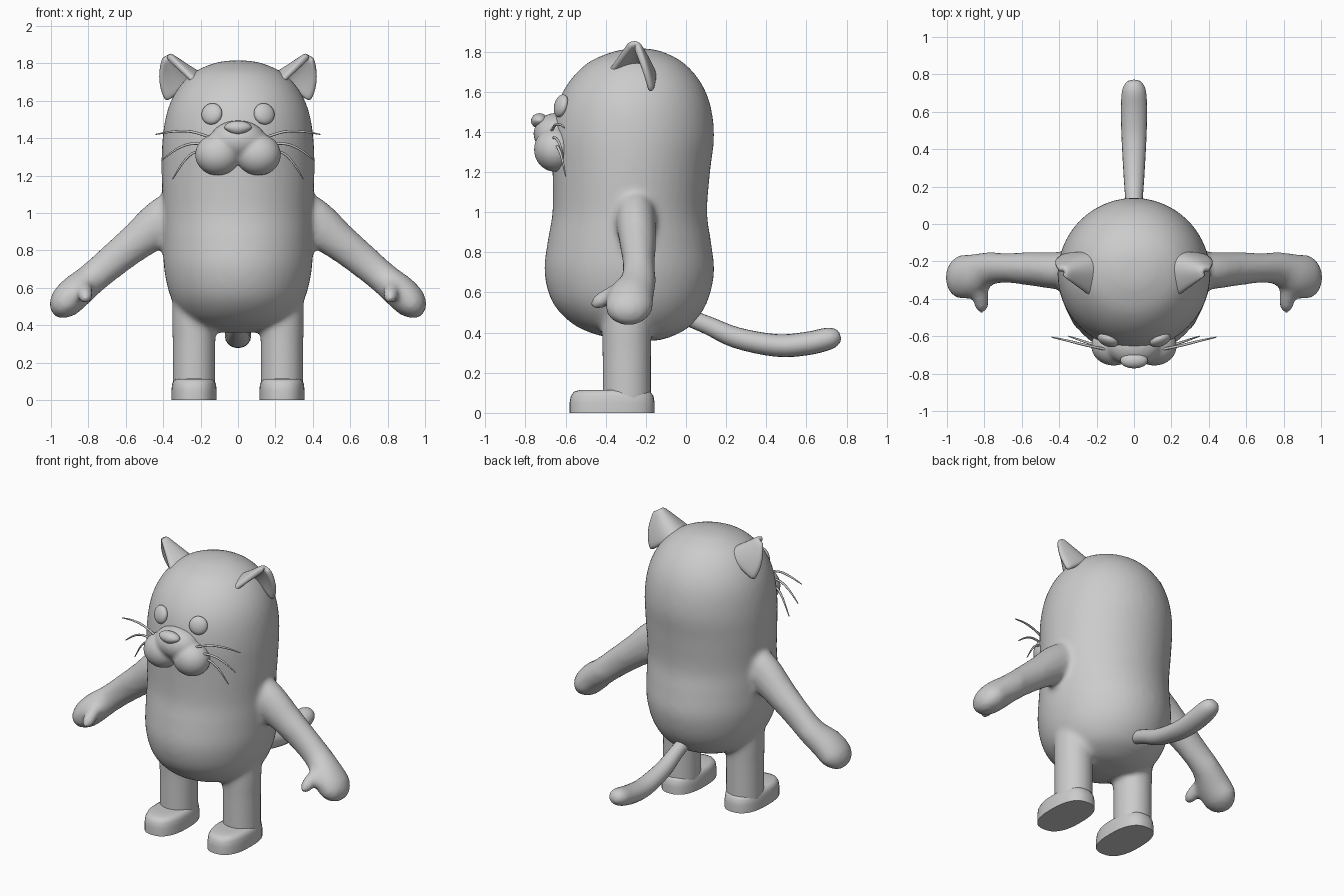
import bpy, bmesh, math
from mathutils import Vector, Matrix

if "Cube" in bpy.data.objects:
    bpy.data.objects.remove(bpy.data.objects["Cube"])

grey = bpy.data.materials.new("soft_grey")
grey.diffuse_color = (0.6, 0.6, 0.6, 1)
grey.use_nodes = True
grey.node_tree.nodes["Principled BSDF"].inputs["Base Color"].default_value = grey.diffuse_color


def spline(rows, steps=4):
    """Catmull-Rom interpolation through rows of numbers."""
    pts = [Vector(r) for r in rows]
    out = []
    for i in range(len(pts) - 1):
        p0, p1, p2, p3 = pts[max(i - 1, 0)], pts[i], pts[i + 1], pts[min(i + 2, len(pts) - 1)]
        for s in range(steps):
            t = s / steps
            out.append(0.5 * (2 * p1 + (p2 - p0) * t + (2 * p0 - 5 * p1 + 4 * p2 - p3) * t * t
                              + (3 * p1 - p0 - 3 * p2 + p3) * t ** 3))
    return out + [pts[-1]]


def loft(bm, rings, n=32, power=1.0):
    """Closed skin over rings given as (centre, u axis, v axis)."""
    loops = []
    for c, u, v in rings:
        loop = []
        for k in range(n):
            a = math.tau * k / n
            ca, sa = math.cos(a), math.sin(a)
            ca, sa = math.copysign(abs(ca) ** power, ca), math.copysign(abs(sa) ** power, sa)
            loop.append(bm.verts.new(c + u * ca + v * sa))
        loops.append(loop)
    for a, b in zip(loops, loops[1:]):
        for k in range(n):
            j = (k + 1) % n
            bm.faces.new((a[k], a[j], b[j], b[k]))
    bm.faces.new(loops[0][::-1])
    bm.faces.new(loops[-1])


def tube(bm, rows, side=None, n=20, steps=4):
    """Loft along rows of x, y, z, radius across, radius along side."""
    rows = spline(rows, steps)
    rings = []
    for i, r in enumerate(rows):
        d = (rows[min(i + 1, len(rows) - 1)] - rows[max(i - 1, 0)]).to_3d().normalized()
        s = Vector(side)
        s = (s - d * s.dot(d)).normalized()
        rings.append((Vector(r[:3]), s.cross(d) * r[3], s * r[4]))
    loft(bm, rings, n)


def ball(bm, centre, size, rot=None):
    m = Matrix.Translation(centre) @ (rot or Matrix()) @ Matrix.Diagonal((*size, 1))
    bmesh.ops.create_uvsphere(bm, u_segments=28, v_segments=16, radius=1, matrix=m)


def finish(name, bm, angle=50):
    bmesh.ops.recalc_face_normals(bm, faces=bm.faces)
    me = bpy.data.meshes.new(name)
    bm.to_mesh(me)
    bm.free()
    me.materials.append(grey)
    ob = bpy.data.objects.new(name, me)
    bpy.context.collection.objects.link(ob)
    bpy.ops.object.select_all(action='DESELECT')
    ob.select_set(True)
    bpy.context.view_layer.objects.active = ob
    bpy.ops.object.shade_smooth_by_angle(angle=math.radians(angle))
    return ob


def blend(ob, voxel, rounds):
    m = ob.modifiers.new("fuse", 'REMESH')
    m.mode, m.voxel_size, m.use_smooth_shade = 'VOXEL', voxel, True
    m = ob.modifiers.new("soften", 'SMOOTH')
    m.factor, m.iterations = 0.5, rounds


# body with legs, arms and thumbs fused into one soft skin
bm = bmesh.new()
torso = [  # z, front y, back y, half width
    (0.36, -0.30, -0.14, 0.10), (0.385, -0.43, -0.06, 0.20), (0.44, -0.56, 0.03, 0.29),
    (0.55, -0.665, 0.105, 0.36), (0.70, -0.705, 0.14, 0.395), (0.85, -0.69, 0.125, 0.40),
    (1.0, -0.665, 0.105, 0.40), (1.2, -0.665, 0.12, 0.408), (1.38, -0.67, 0.14, 0.405),
    (1.54, -0.64, 0.12, 0.38), (1.66, -0.575, 0.065, 0.325), (1.75, -0.48, -0.02, 0.24),
    (1.80, -0.36, -0.12, 0.13), (1.815, -0.28, -0.19, 0.05)]
loft(bm, [(Vector((0, (f + b) / 2, z)), Vector((w, 0, 0)), Vector((0, (b - f) / 2, 0)))
          for z, f, b, w in spline(torso)], 48)
for s in (-1, 1):
    tube(bm, [(s * 0.235, -0.295, 0.04, 0.115, 0.122), (s * 0.235, -0.295, 0.3, 0.115, 0.122),
              (s * 0.235, -0.295, 0.42, 0.118, 0.125), (s * 0.23, -0.29, 0.62, 0.12, 0.13)], (0, 1, 0), 28)
    tube(bm, [(s * x, y, z, a, b) for x, y, z, a, b in (
        (0.28, -0.25, 1.03, 0.12, 0.10), (0.40, -0.25, 0.955, 0.125, 0.10),
        (0.55, -0.24, 0.84, 0.10, 0.09), (0.68, -0.235, 0.735, 0.09, 0.08),
        (0.78, -0.24, 0.65, 0.085, 0.09), (0.87, -0.275, 0.575, 0.092, 0.115),
        (0.93, -0.285, 0.515, 0.085, 0.115), (0.967, -0.285, 0.475, 0.055, 0.08),
        (0.985, -0.285, 0.457, 0.02, 0.03))], (0, 1, 0))
    tube(bm, [(s * 0.83, -0.29, 0.625, 0.045, 0.045), (s * 0.82, -0.38, 0.585, 0.042, 0.042),
              (s * 0.815, -0.44, 0.55, 0.037, 0.037), (s * 0.812, -0.475, 0.53, 0.015, 0.015)], (1, 0, 0), 16)
blend(finish("body", bm), 0.017, 8)

# feet with flat soles
for s, side in ((-1, "right"), (1, "left")):
    bm = bmesh.new()
    foot = [(0, 1), (0.05, 1), (0.085, 0.97), (0.105, 0.9), (0.113, 0.78), (0.115, 0.5)]
    loft(bm, [(Vector((s * 0.235, -0.368, z)), Vector((0.121 * k, 0, 0)), Vector((0, 0.212 * k, 0)))
              for z, k in foot], 36, 0.8)
    finish(side + "_foot", bm)

# tail
bm = bmesh.new()
tube(bm, [(0, -0.08, 0.51, 0.04, 0.04), (0, 0.1, 0.44, 0.045, 0.045), (0, 0.25, 0.375, 0.052, 0.055),
          (0, 0.45, 0.336, 0.056, 0.066), (0, 0.6, 0.345, 0.058, 0.07), (0, 0.71, 0.37, 0.055, 0.064),
          (0, 0.755, 0.383, 0.036, 0.042), (0, 0.768, 0.387, 0.012, 0.015)], (1, 0, 0))
finish("tail", bm)

# muzzle: two cheeks under a bridge
bm = bmesh.new()
ball(bm, (0, -0.645, 1.39), (0.15, 0.115, 0.105))
for s in (-1, 1):
    ball(bm, (s * 0.108, -0.65, 1.312), (0.122, 0.108, 0.112))
blend(finish("muzzle", bm), 0.011, 6)

# nose: rounded triangle, wide on top
bm = bmesh.new()
ball(bm, (0, -0.73, 1.455), (0.074, 0.042, 0.038))
for v in bm.verts:
    v.co.x *= 1 + 8 * (min(v.co.z, 1.455) - 1.455)
finish("nose", bm)

for s, side in ((-1, "right"), (1, "left")):
    # eyes
    bm = bmesh.new()
    ball(bm, (s * 0.14, -0.622, 1.53), (0.058, 0.03, 0.058),
         Matrix.Rotation(s * 0.37, 4, 'Z') @ Matrix.Rotation(-0.25, 4, 'X'))
    finish(side + "_eye", bm)

    # whiskers
    bm = bmesh.new()
    for pts in (((0.15, -0.67, 1.405), (0.25, -0.65, 1.435), (0.35, -0.625, 1.435), (0.44, -0.605, 1.42)),
                ((0.15, -0.67, 1.365), (0.25, -0.65, 1.37), (0.33, -0.63, 1.34), (0.41, -0.61, 1.28)),
                ((0.15, -0.66, 1.33), (0.23, -0.64, 1.325), (0.29, -0.62, 1.275), (0.35, -0.60, 1.18))):
        tube(bm, [(s * x, y, z, r, r) for (x, y, z), r in zip(pts, (0.007, 0.007, 0.006, 0.003))],
             (0, 1, 0), 8)
    finish(side + "_whiskers", bm)

    # ears: cupped shell narrowing to a rounded tip
    bm = bmesh.new()
    front, mid, back = Vector((0.23, -0.39, 1.69)), Vector((0.10, -0.10, 1.80)), Vector((0.385, -0.175, 1.59))
    tip = Vector((0.405, -0.26, 1.865))
    grid = []
    for i in range(7):
        t = i / 6
        k = 1 - 0.86 * t ** 1.25
        row = []
        for j in range(13):
            a = j / 12
            p = front * (1 - a) ** 2 + mid * 2 * a * (1 - a) + back * a * a
            q = tip + (p - tip) * k
            q += Vector((0.03, 0, 0.012)) * math.sin(math.pi * t) * a
            row.append(bm.verts.new((s * q.x, q.y, q.z)))
        grid.append(row)
    for r0, r1 in zip(grid, grid[1:]):
        for j in range(12):
            bm.faces.new((r0[j], r0[j + 1], r1[j + 1], r1[j]))
    ob = finish(side + "_ear", bm)
    m = ob.modifiers.new("thickness", 'SOLIDIFY')
    m.thickness, m.offset = 0.035, 0
    m = ob.modifiers.new("round", 'SUBSURF')
    m.levels = m.render_levels = 1
